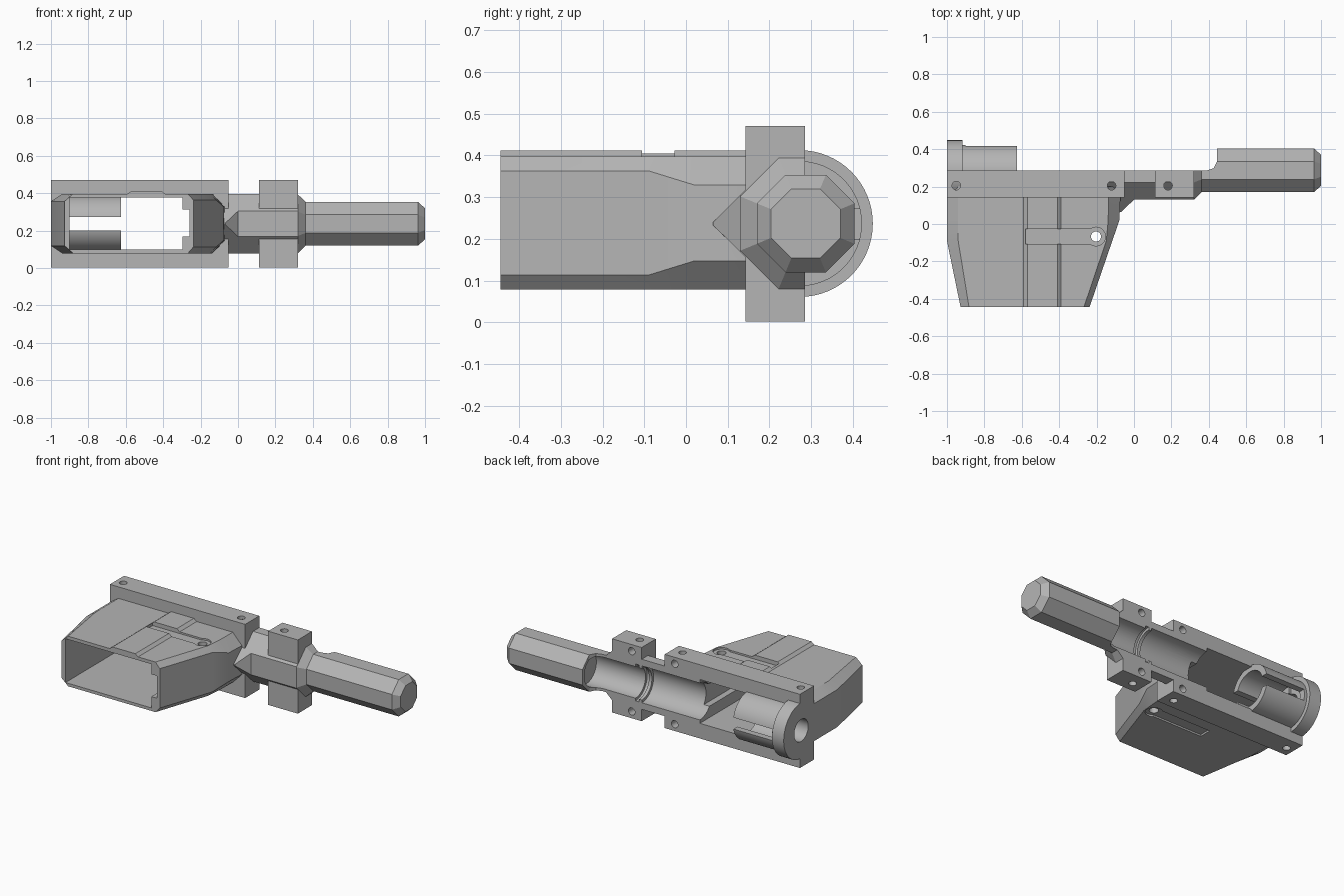
import bpy
import bmesh
import math
from mathutils import Matrix, Vector

old = bpy.data.objects.get("Cube")
if old:
    bpy.data.objects.remove(old, do_unlink=True)

grey = bpy.data.materials.new("plain_grey")
grey.use_nodes = True
grey.diffuse_color = (0.46, 0.46, 0.46, 1)
grey.node_tree.nodes["Principled BSDF"].inputs["Base Color"].default_value = (0.46, 0.46, 0.46, 1)

MID = 0.2365   # height of the long axis
BACK = 0.285   # flat rear plane


def finish(name, bm):
    bmesh.ops.recalc_face_normals(bm, faces=bm.faces)
    mesh = bpy.data.meshes.new(name)
    bm.to_mesh(mesh)
    bm.free()
    mesh.materials.append(grey)
    ob = bpy.data.objects.new(name, mesh)
    bpy.context.collection.objects.link(ob)
    return ob


def loft(name, rings):
    """Skin a row of equal-sized closed rings and cap both ends."""
    bm = bmesh.new()
    rows = [[bm.verts.new(p) for p in ring] for ring in rings]
    n = len(rows[0])
    for a, b in zip(rows, rows[1:]):
        for i in range(n):
            j = (i + 1) % n
            bm.faces.new((a[i], a[j], b[j], b[i]))
    bm.faces.new(rows[0])
    bm.faces.new(rows[-1])
    return finish(name, bm)


def box(name, x0, x1, y0, y1, z0, z1):
    return loft(name, [[(x0, y0, z), (x1, y0, z), (x1, y1, z), (x0, y1, z)] for z in (z0, z1)])


def rod(name, start, end, radius, sides=48):
    a, b = Vector(start), Vector(end)
    turn = (b - a).to_track_quat("Z", "Y").to_matrix().to_4x4()
    bm = bmesh.new()
    bmesh.ops.create_cone(bm, cap_ends=True, segments=sides, radius1=radius, radius2=radius,
                          depth=(b - a).length, matrix=Matrix.Translation((a + b) / 2) @ turn)
    return finish(name, bm)


def carve(ob, cutters):
    for c in cutters:
        mod = ob.modifiers.new("cut", "BOOLEAN")
        mod.operation, mod.solver, mod.object = "DIFFERENCE", "EXACT", c
    graph = bpy.context.evaluated_depsgraph_get()
    mesh = bpy.data.meshes.new_from_object(ob.evaluated_get(graph))
    ob.modifiers.clear()
    ob.data = mesh


# Magazine well: chamfered sections from the open mouth back to the rail
def well_ring(y, left, right, cut_l, rise_l, cut_r, rise_r):
    lo, hi = 0.079, 0.397
    return [(left, y, lo + rise_l), (left + cut_l, y, lo), (right - cut_r, y, lo), (right, y, lo + rise_r),
            (right, y, hi - rise_r), (right - cut_r, y, hi), (left + cut_l, y, hi), (left, y, hi - rise_l)]


well = loft("magazine_well", [
    well_ring(-0.445, -0.927, -0.238, 0.045, 0.04, 0.03, 0.034),
    well_ring(-0.09, -1.0, -0.116, 0.06, 0.04, 0.032, 0.034),
    well_ring(0.02, -1.0, -0.078, 0.06, 0.04, 0.06, 0.068),
    well_ring(0.2, -1.0, -0.07, 0.06, 0.04, 0.066, 0.068)])
rib = loft("well_top_rib", [[(-0.59, y, 0.385), (-0.39, y, 0.385), (-0.39, y, 0.397), (-0.41, y, 0.412),
                             (-0.57, y, 0.412), (-0.59, y, 0.397)] for y in (-0.445, 0.15)])

# Clamping rail and lug
rail = box("clamp_rail", -1.0, -0.05, 0.143, BACK, 0.002, 0.47)
lug = box("clamp_lug", 0.112, 0.32, 0.143, BACK, 0.002, 0.47)


# Faceted half shell between well and handle, running out to a wedge
def shell_ring(x, front, w):
    r = 0.159
    return [(x, BACK, MID - r), (x, 0.222, MID - r), (x, front, MID - w),
            (x, front, MID + w), (x, 0.222, MID + r), (x, BACK, MID + r)]


shell = loft("barrel_shell", [shell_ring(-0.2, 0.065, 0.004), shell_ring(-0.068, 0.065, 0.004),
                              shell_ring(0, 0.13, 0.068), shell_ring(0.32, 0.13, 0.068)])


# Octagonal handle with a flared shoulder and a chamfered tip
def octagon(x, flat):
    r = flat / math.cos(math.pi / 8)
    angles = [(i + 0.5) * math.pi / 4 for i in range(8)]
    return [(x, 0.287 + r * math.cos(a), MID + r * math.sin(a)) for a in angles]


handle = loft("octagonal_handle", [octagon(0.32, 0.157), octagon(0.362, 0.117),
                                   octagon(0.962, 0.117), octagon(1.0, 0.083)])

# Cutters: cavity, barrel bore, handle step, rear opening
cavity = [box("cavity_cutter", -0.9, -0.297, -0.5, 0.5, 0.098, 0.376),
          box("cavity_side_cutter", -0.5, -0.258, -0.5, 0.5, 0.17, 0.312)]
bore = [rod("bore_cutter", (-0.32, BACK, MID), (0.11, BACK, MID), 0.117),
        rod("groove_cutter", (0.13, BACK, MID), (0.155, BACK, MID), 0.117),
        rod("narrow_bore_cutter", (0.1, BACK, MID), (0.5, BACK, MID), 0.1)]
step = loft("handle_step_cutter", [[(0.2, BACK, z), (0.385, BACK, z), (0.425, 0.298, z), (0.445, 0.335, z),
                                    (0.445, 0.5, z), (0.2, 0.5, z)] for z in (0, 0.5)])
end_hole = rod("end_hole_cutter", (-1.1, 0.272, MID), (-0.85, 0.272, MID), 0.07)

# Cutters: screw holes through the rail and lug, and blind holes in the rear
screws = [rod("screw_cutter", (x, 0.205, -0.1), (x, 0.205, 0.6), 0.023, 20) for x in (-0.95, -0.12, 0.182)]
for x in (-0.12, 0.182):
    for z in (0.045, 0.428):
        screws.append(rod("rear_screw_cutter", (x, 0.21, z), (x, 0.4, z), 0.023, 20))

# Cutters: latch channel and pivot hole on both faces of the well
latch = [rod("pivot_cutter", (-0.203, -0.067, 0), (-0.203, -0.067, 0.5), 0.027, 24)]
for z0, z1 in ((0, 0.09), (0.386, 0.5)):
    latch.append(rod("pivot_seat_cutter", (-0.203, -0.067, z0), (-0.203, -0.067, z1), 0.05, 32))
    latch.append(box("latch_cutter", -0.58, -0.203, -0.106, -0.028, z0, z1))

carve(well, cavity + bore[:1] + latch + [end_hole])
carve(rib, latch)
carve(rail, cavity + bore[:1] + screws + [end_hole])
carve(lug, bore + screws)
carve(shell, cavity + bore)
carve(handle, [step, bore[2]])

# Rear tube with side slots and its collar
tube = rod("slotted_tube", (-0.95, 0.272, MID), (-0.625, 0.272, MID), 0.15, 64)
collar = rod("end_collar", (-1.0, 0.272, MID), (-0.918, 0.272, MID), 0.176, 64)
tube_bore = rod("tube_bore_cutter", (-0.93, 0.272, MID), (-0.5, 0.272, MID), 0.112)
slot = box("slot_cutter", -0.9, -0.5, 0, 0.6, 0.2, 0.273)
carve(tube, [tube_bore, slot, end_hole])
carve(collar, [end_hole])

# Remove the cutters and shade the parts
parts = [well, rib, rail, lug, shell, handle, tube, collar]
for c in cavity + bore + screws + latch + [step, end_hole, tube_bore, slot]:
    bpy.data.objects.remove(c, do_unlink=True)
for ob in bpy.context.view_layer.objects:
    ob.select_set(ob in parts)
bpy.context.view_layer.objects.active = well
bpy.ops.object.shade_smooth_by_angle(angle=math.radians(25))
